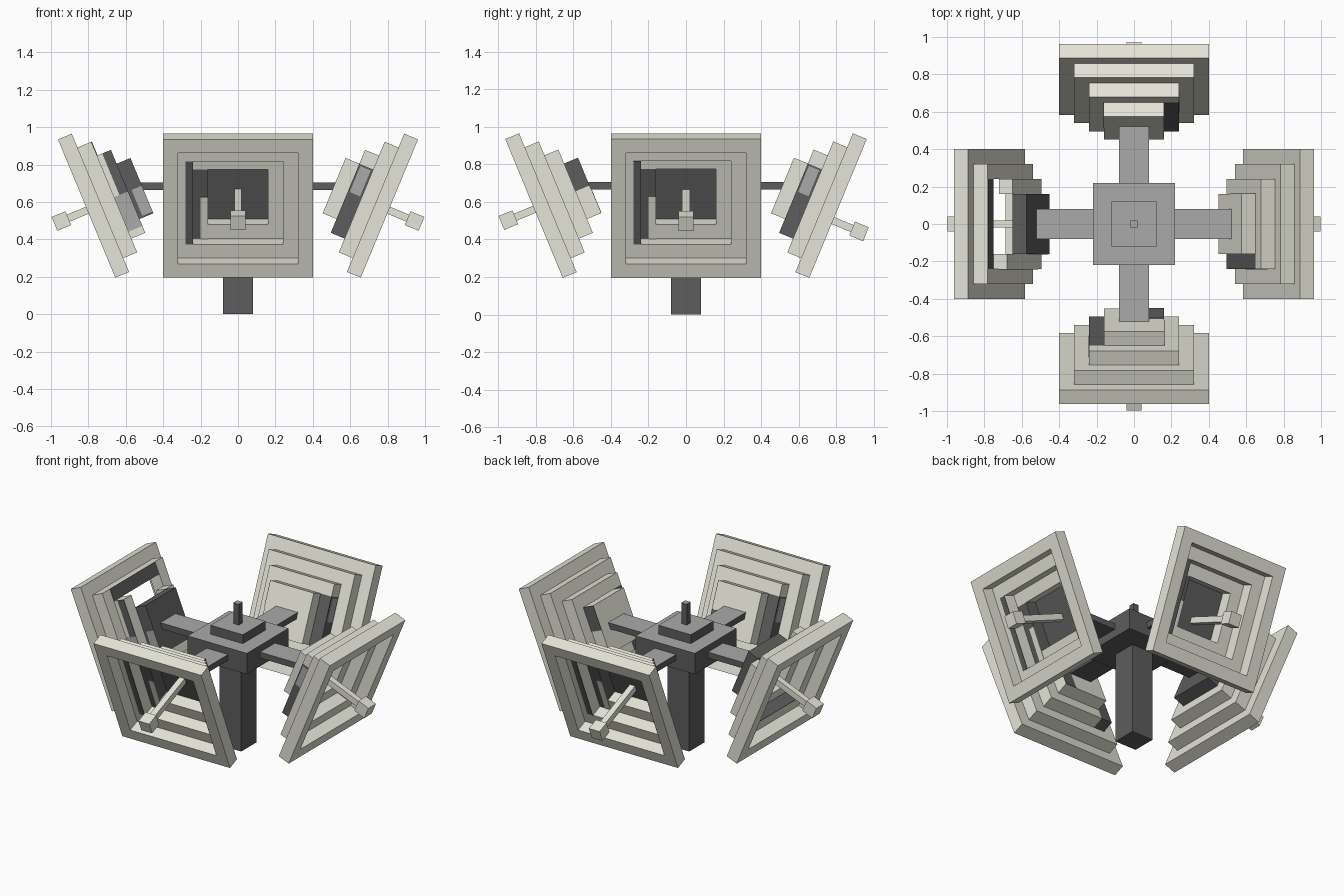
import bpy, bmesh
from math import radians
from mathutils import Matrix, Vector

cube = bpy.data.objects.get("Cube")
if cube:
    bpy.data.objects.remove(cube, do_unlink=True)


def material(name, color):
    m = bpy.data.materials.new(name)
    m.use_nodes = True
    m.diffuse_color = color
    m.node_tree.nodes["Principled BSDF"].inputs["Base Color"].default_value = color
    return m


CREAM = material("warm light grey", (0.79, 0.78, 0.69, 1))
GREY = material("mid grey", (0.40, 0.40, 0.40, 1))
DARK = material("dark grey", (0.11, 0.11, 0.11, 1))
MATS = [CREAM, GREY, DARK]


def add_box(bm, x, y, z, mat, accent=None, accent_dir=(0, 0, 1)):
    """Add a box spanning three ranges; faces along accent_dir get the accent."""
    lo, hi = Vector((x[0], y[0], z[0])), Vector((x[1], y[1], z[1]))
    mtx = Matrix.Translation((lo + hi) / 2) @ Matrix.Diagonal((*(hi - lo), 1))
    verts = bmesh.ops.create_cube(bm, size=1, matrix=mtx)["verts"]
    for f in {f for v in verts for f in v.link_faces}:
        f.normal_update()
        facing = accent and f.normal.dot(Vector(accent_dir)) > 0.5
        f.material_index = MATS.index(accent if facing else mat)


def finish(name, bm, mtx):
    mesh = bpy.data.meshes.new(name)
    bm.to_mesh(mesh)
    bm.free()
    for m in MATS:
        mesh.materials.append(m)
    ob = bpy.data.objects.new(name, mesh)
    ob.matrix_world = mtx
    bpy.context.collection.objects.link(ob)


def single_box(name, x, y, z, mat, mtx=Matrix(), **accents):
    bm = bmesh.new()
    add_box(bm, x, y, z, mat, **accents)
    finish(name, bm, mtx)


def sym(h):
    return (-h, h)


STEP = 0.08
GAP = 0.003


def frame(name, level, mtx, dark_side=False, top=True):
    """Square ring of four bars; each level is smaller and further back."""
    r = 0.4 - STEP * level
    i = r - STEP
    y = (STEP * (level - 0.5), STEP * (level + 0.5))
    bm = bmesh.new()
    if top:
        add_box(bm, sym(r), y, (i, r), CREAM)
    add_box(bm, (-i if dark_side else -r, r), y, (-r, -i), CREAM)
    add_box(bm, (i, r), y, (-i, i if top else r), CREAM)
    add_box(bm, (-r, -i), y, (-r if dark_side else -i, i),
            DARK if dark_side else CREAM)
    finish(name, bm, mtx)


def horn(side, angle, broken, tip_shift):
    mtx = (Matrix.Rotation(radians(angle), 4, "Z")
           @ Matrix.Translation((0, -0.7725, 0.58))
           @ Matrix.Rotation(radians(22.5), 4, "X"))

    # Stepped rings, from the wide mouth to the throat
    frame(side + "_mouth_frame", 0, mtx)
    frame(side + "_middle_frame", 1, mtx)
    frame(side + "_throat_frame", 2, mtx, dark_side=not broken, top=not broken)

    # Closing plate, dark towards the mouth
    single_box(side + "_back_plate", sym(0.16), (0.2, 0.28), sym(0.16),
               DARK if broken else CREAM, mtx,
               accent=DARK, accent_dir=(0, -1, 0))

    # Thin liners and worn patches
    bm = bmesh.new()
    if broken:
        add_box(bm, sym(0.24), (0.12, 0.12 + GAP), (0.24, 0.32), DARK)
        add_box(bm, sym(0.24), (0.04, 0.12), (-0.24, -0.24 + GAP), DARK)
        add_box(bm, (0.24, 0.24 + GAP), (0.12, 0.2), (-0.2, 0), GREY)
        add_box(bm, (0.24, 0.24 + GAP), (0.15, 0.2), (0, 0.24), DARK)
        add_box(bm, (0.16, 0.16 + GAP), (0.22, 0.28), (-0.15, 0), GREY)
    else:
        add_box(bm, (-0.28, -0.24), (0.04 - GAP, 0.04), sym(0.24), DARK)
        add_box(bm, (-0.2, -0.16), (0.12 - GAP, 0.12), (-0.24, 0), CREAM)
        add_box(bm, (-0.24 - GAP, -0.24), (0.13, 0.19), (0, 0.15), GREY)
        add_box(bm, (0.16, 0.16 + GAP), (0.2, 0.28), (0, 0.16), DARK)
    if side == "front":
        add_box(bm, (0.08, 0.16), (0.28, 0.28 + GAP), (-0.16, -0.02), DARK)
    finish(side + "_liners", bm, mtx)

    # Central stem and its end block
    shift = mtx @ Matrix.Translation((0, 0, tip_shift))
    single_box(side + "_stem", sym(0.02), (-0.15, 0.2), sym(0.02), CREAM, shift)
    single_box(side + "_stem_tip", sym(0.04), (-0.23, -0.15), sym(0.04), CREAM, shift)


# Post, hub and cap, dark with lighter tops
single_box("post", sym(0.08), sym(0.08), (0, 0.61), DARK)
single_box("hub", sym(0.22), sym(0.22), (0.61, 0.75), DARK, accent=GREY)
single_box("hub_cap", sym(0.12), sym(0.12), (0.75, 0.81), DARK, accent=GREY)
single_box("top_pin", sym(0.02), sym(0.02), (0.81, 0.95), DARK, accent=GREY)

# Four arms carrying four horns
for side, angle, broken, tip_shift in (("front", 0, False, -0.005),
                                       ("left", 90, False, -0.01),
                                       ("back", 180, False, -0.07),
                                       ("right", 270, True, -0.01)):
    single_box(side + "_arm", sym(0.08), (-0.52, -0.22), (0.665, 0.705), DARK,
               Matrix.Rotation(radians(angle), 4, "Z"), accent=GREY)
    horn(side, angle, broken, tip_shift)
